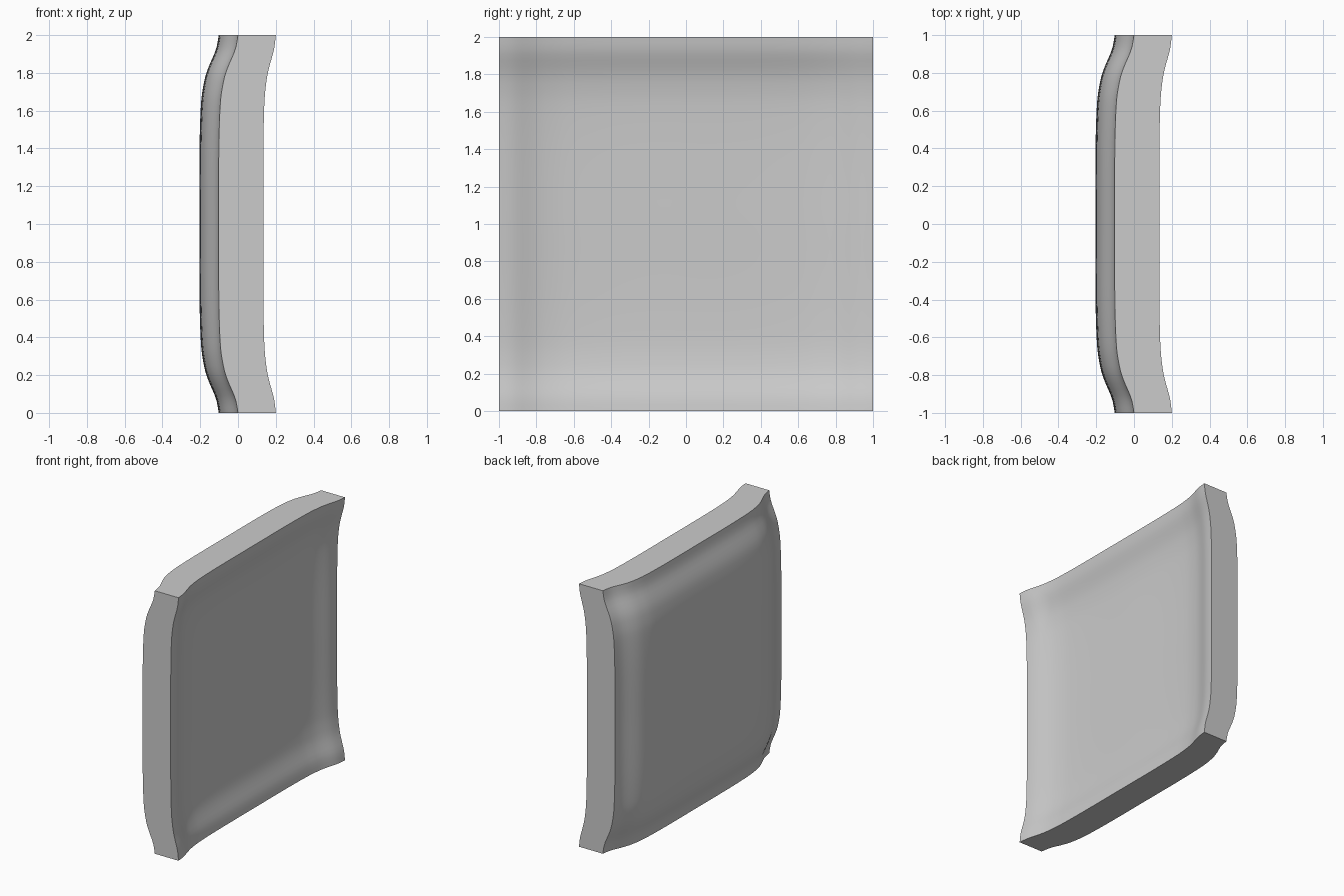
import bpy
import bmesh

cube = bpy.data.objects.get("Cube")
if cube:
    bpy.data.objects.remove(cube, do_unlink=True)

N = 64            # grid cells per side
HALF = 1.0        # half the panel's width

# Rim-to-middle dish curve: (distance from the edge, share of full depth)
DISH = [(0, 0), (.06, .1), (.1, .23), (.15, .45), (.21, .67),
        (.27, .8), (.34, .9), (.48, .97), (.66, 1), (1, 1)]


def slope(i):
    a, b = DISH[max(i - 1, 0)], DISH[min(i + 1, len(DISH) - 1)]
    return (b[1] - a[1]) / (b[0] - a[0])


def dish(t):
    """Smooth curve through the dish points, t measured from the middle."""
    d = HALF - abs(t)
    for i in range(len(DISH) - 1):
        (x0, y0), (x1, y1) = DISH[i], DISH[i + 1]
        if d <= x1:
            h = x1 - x0
            s = (d - x0) / h
            return (y0 * (1 + 2 * s) * (1 - s) ** 2 + h * slope(i) * s * (1 - s) ** 2
                    + y1 * s * s * (3 - 2 * s) + h * slope(i + 1) * s * s * (s - 1))
    return 1.0


def sheet(bm, corner, depth, extra):
    """Square sheet facing x, pushed towards -x along both directions."""
    rows = []
    for i in range(N + 1):
        y = HALF * (2 * i / N - 1)
        row = []
        for j in range(N + 1):
            t = HALF * (2 * j / N - 1)
            p, q = dish(y), dish(t)
            x = corner - depth * (p + q) - extra * p * q
            row.append(bm.verts.new((x, y, t + HALF)))
        rows.append(row)
    for i in range(N):
        for j in range(N):
            bm.faces.new((rows[i][j], rows[i + 1][j], rows[i + 1][j + 1], rows[i][j + 1]))
    return rows


def border(rows):
    """Vertices round the rim of a sheet, in order."""
    return ([r[0] for r in rows[:-1]] + rows[-1][:-1]
            + [r[-1] for r in rows[:0:-1]] + rows[0][:0:-1])


# Curved panel: domed side, hollow side and the flat rim between them
bm = bmesh.new()
domed = border(sheet(bm, 0.0, 0.102, 0.0))
hollow = border(sheet(bm, 0.2, 0.066, 0.015))
for k in range(len(domed)):
    n = (k + 1) % len(domed)
    bm.faces.new((domed[k], domed[n], hollow[n], hollow[k]))
bmesh.ops.recalc_face_normals(bm, faces=bm.faces)
mesh = bpy.data.meshes.new("curved_panel")
bm.to_mesh(mesh)
bm.free()
panel = bpy.data.objects.new("curved_panel", mesh)
bpy.context.collection.objects.link(panel)

# Plain grey material
grey = bpy.data.materials.new("light_grey")
grey.use_nodes = True
colour = (0.6, 0.6, 0.6, 1)
grey.diffuse_color = colour
grey.node_tree.nodes["Principled BSDF"].inputs["Base Color"].default_value = colour
mesh.materials.append(grey)

# Smooth faces, crisp rim
bpy.ops.object.select_all(action="DESELECT")
panel.select_set(True)
bpy.context.view_layer.objects.active = panel
bpy.ops.object.shade_smooth_by_angle(angle=0.6)
